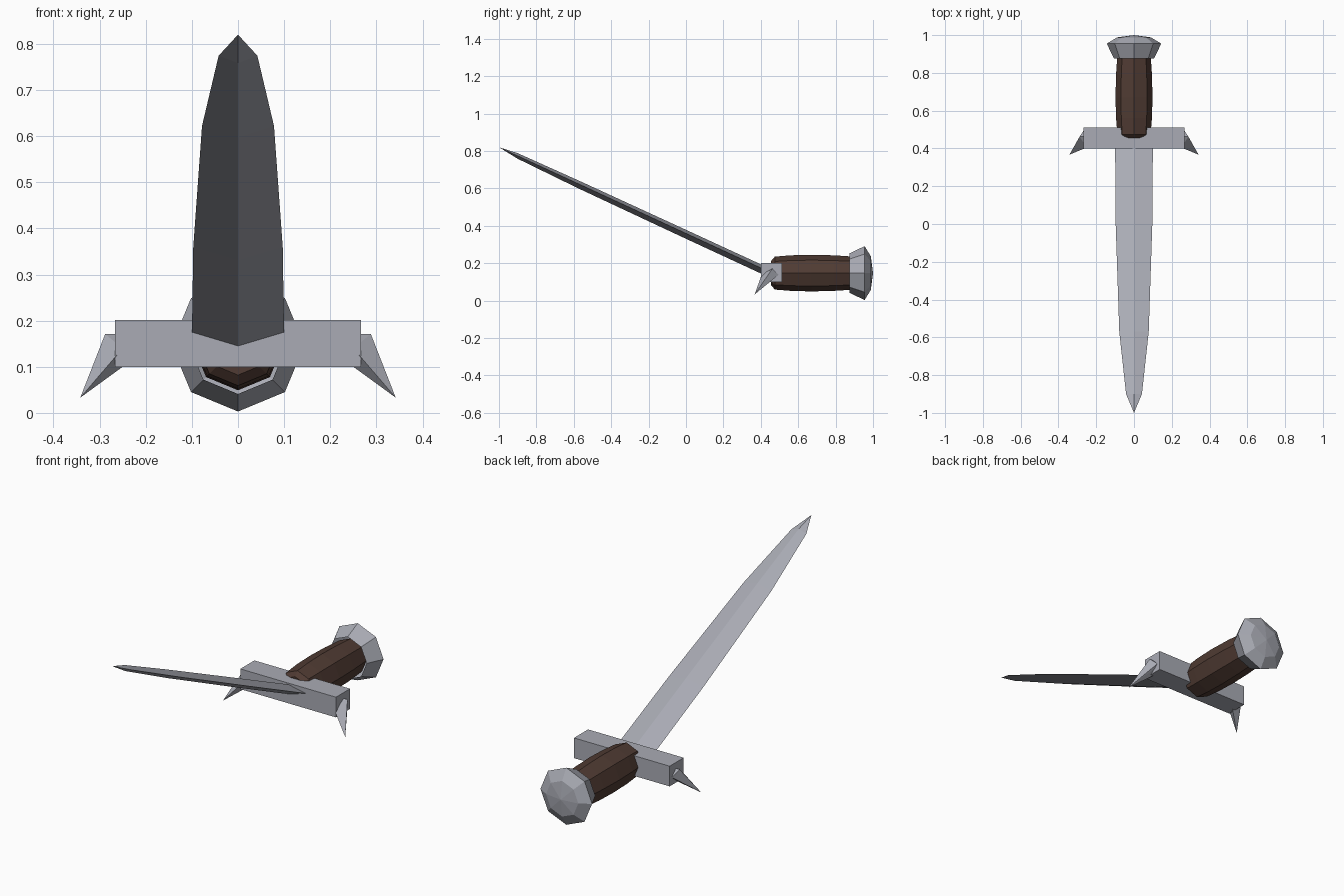
import bpy, bmesh, math
from mathutils import Vector

if "Cube" in bpy.data.objects:
    bpy.data.objects.remove(bpy.data.objects["Cube"], do_unlink=True)


def material(name, rgb):
    m = bpy.data.materials.new(name)
    m.use_nodes = True
    m.diffuse_color = (*rgb, 1)
    m.node_tree.nodes["Principled BSDF"].inputs["Base Color"].default_value = (*rgb, 1)
    return m


steel = material("steel", (0.40, 0.41, 0.46))
leather = material("brown leather", (0.080, 0.044, 0.033))


def finish(name, bm, mat):
    bmesh.ops.recalc_face_normals(bm, faces=bm.faces[:])
    mesh = bpy.data.meshes.new(name)
    bm.to_mesh(mesh)
    bm.free()
    mesh.materials.append(mat)
    ob = bpy.data.objects.new(name, mesh)
    bpy.context.collection.objects.link(ob)
    return ob


def loft(name, rings, mat, cap_start=True, tip=None):
    """Skin a list of equal-length point rings, closing the ends."""
    bm = bmesh.new()
    loops = [[bm.verts.new(p) for p in ring] for ring in rings]
    n = len(loops[0])
    for a, b in zip(loops, loops[1:]):
        for i in range(n):
            j = (i + 1) % n
            bm.faces.new((a[i], a[j], b[j], b[i]))
    if cap_start:
        bm.faces.new(loops[0])
    if tip:
        t = bm.verts.new(tip)
        for i in range(n):
            bm.faces.new((loops[-1][i], loops[-1][(i + 1) % n], t))
    else:
        bm.faces.new(loops[-1])
    return finish(name, bm, mat)


AXIS_Z = 0.147


def octagon(y, r):
    return [(r * math.sin(k * math.pi / 4), y, AXIS_Z + r * math.cos(k * math.pi / 4))
            for k in range(8)]


# Grip: barrel-shaped octagon with a chamfered front
grip_profile = [(0.455, 0.065), (0.475, 0.088), (0.56, 0.095), (0.67, 0.098),
                (0.79, 0.095), (0.90, 0.088)]
loft("grip", [octagon(y, r) for y, r in grip_profile], leather)

# Pommel: faceted cup, open where the grip enters
pommel_profile = [(0.875, 0.106), (0.955, 0.144), (0.988, 0.09)]
loft("pommel", [octagon(y, r) for y, r in pommel_profile], steel,
     cap_start=False, tip=(0, 1.0, AXIS_Z))

# Crossguard
bm = bmesh.new()
bmesh.ops.create_cube(bm, size=1)
for v in bm.verts:
    v.co = Vector((v.co.x * 0.534, 0.456 + v.co.y * 0.112, 0.15 + v.co.z * 0.102))
finish("crossguard", bm, steel)

# Blade: diamond section rising towards the tip
SLOPE = 0.461


def diamond(y, half_width, up, down):
    z = 0.175 + (0.4 - y) * SLOPE
    return [(half_width, y, z), (0, y, z + up), (-half_width, y, z), (0, y, z - down)]


blade = [diamond(0.43, 0.10, 0.019, 0.030), diamond(0.0, 0.097, 0.019, 0.029),
         diamond(-0.57, 0.078, 0.018, 0.025), diamond(-0.90, 0.042, 0.014, 0.016)]
loft("blade", blade, steel, tip=(0, -1.0, 0.82))

# Claw spikes at both ends of the guard
spike = [(0.342, 0.367, 0.033), (0.288, 0.462, 0.171), (0.267, 0.495, 0.138),
         (0.25, 0.462, 0.171), (0.25, 0.495, 0.138), (0.25, 0.405, 0.14),
         (0.25, 0.445, 0.10)]
for side, name in ((1, "left_spike"), (-1, "right_spike")):
    bm = bmesh.new()
    for x, y, z in spike:
        bm.verts.new((side * x, y, z))
    bmesh.ops.convex_hull(bm, input=bm.verts[:])
    finish(name, bm, steel)
